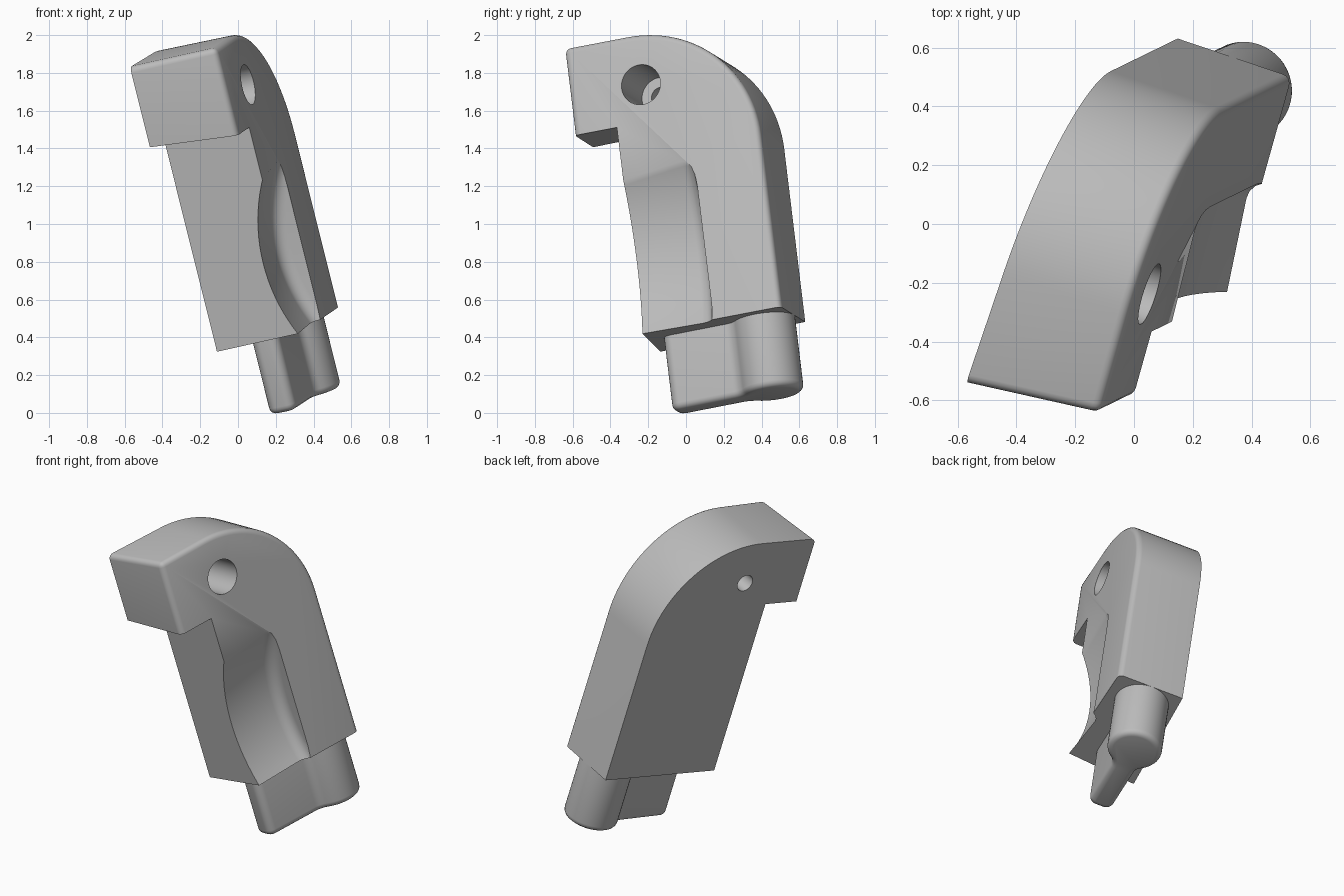
import bpy, bmesh, math
from mathutils import Matrix, Vector

cube = bpy.data.objects.get("Cube")
if cube:
    bpy.data.objects.remove(cube, do_unlink=True)

grey = bpy.data.materials.new("plain_grey")
grey.use_nodes = True
GREY = (0.5, 0.5, 0.5, 1)
grey.diffuse_color = GREY
grey.node_tree.nodes["Principled BSDF"].inputs["Base Color"].default_value = GREY

# Leaning frame: local x = across, y = depth, z = along the block
up = Vector((-0.24, -0.117, 0.963)).normalized()
across = Vector((0.28, 0.94, 0.18)).cross(up).normalized()
depth = up.cross(across)
FRAME = Matrix((across, depth, up)).transposed().to_4x4()
FRAME.translation = (0.32, -0.23, 0.42)


def arc(cx, cy, r, start, end, n):
    angles = [math.radians(start + (end - start) * i / n) for i in range(n + 1)]
    return [(cx + r * math.cos(a), cy + r * math.sin(a)) for a in angles]


def bridge(bm, first, second):
    """Close two matching point loops into a solid."""
    a = [bm.verts.new(p) for p in first]
    b = [bm.verts.new(p) for p in second]
    bm.faces.new(a)
    bm.faces.new(b)
    for i in range(len(a)):
        j = (i + 1) % len(a)
        bm.faces.new((a[i], a[j], b[j], b[i]))
    bmesh.ops.recalc_face_normals(bm, faces=bm.faces)
    bm.edges.index_update()
    return a, b


def round_edges(bm, edges, size):
    bmesh.ops.bevel(bm, geom=edges, offset=size, segments=4, profile=0.5, affect='EDGES')


def add_object(name, bm):
    mesh = bpy.data.meshes.new(name)
    bm.to_mesh(mesh)
    bm.free()
    mesh.materials.append(grey)
    ob = bpy.data.objects.new(name, mesh)
    bpy.context.collection.objects.link(ob)
    return ob


def cylinder(name, start, end, radius, rim=0):
    """Cylinder between two points, optionally rounded at its end rim."""
    start, end = Vector(start), Vector(end)
    axis = end - start
    bm = bmesh.new()
    bmesh.ops.create_cone(bm, cap_ends=True, segments=128 if rim else 48, radius1=radius,
                          radius2=radius, depth=axis.length)
    if rim:
        top = [e for e in bm.edges if all(v.co.z > 0 for v in e.verts)]
        round_edges(bm, top, rim)
    bm.transform(Matrix.Translation((start + end) / 2) @ axis.to_track_quat('Z', 'Y').to_matrix().to_4x4())
    return add_object(name, bm)


def cut(target, cutter):
    cutter.hide_render = True
    mod = target.modifiers.new("cut", 'BOOLEAN')
    mod.operation = 'DIFFERENCE'
    mod.solver = 'EXACT'
    mod.object = cutter
    bpy.context.view_layer.objects.active = target
    bpy.ops.object.modifier_apply(modifier=mod.name)
    bpy.data.objects.remove(cutter, do_unlink=True)


def finish(ob, angle=35):
    ob.data.transform(FRAME)
    bpy.ops.object.select_all(action='DESELECT')
    ob.select_set(True)
    bpy.context.view_layer.objects.active = ob
    bpy.ops.object.shade_smooth_by_angle(angle=math.radians(angle))


# Block with a rounded back shoulder and an overhanging head
HEAD, UNDER, TOP, BACK, R = -0.235, 1.13, 1.61, 0.775, 0.66
profile = [(0, 0), (BACK, 0)] + arc(BACK - R, TOP - R, R, 0, 90, 28)
profile += [(HEAD, TOP), (HEAD, UNDER), (0, UNDER)]


def left_point(d, u):
    if d <= 0:
        d -= 0.05
        if u == UNDER:
            u += 0.04
    return (-0.447 + 0.038 * d, d, u)


bm = bmesh.new()
right, left = bridge(bm, [(0.012 - 0.016 * d, d, u) for d, u in profile],
                     [left_point(d, u) for d, u in profile])
soft = [bm.edges.get((right[i], right[i + 1])) for i in range(1, len(right) - 2)]
corner = len(right) - 3
soft.append(bm.edges.get((right[corner], left[corner])))
round_edges(bm, soft, 0.032)
body = add_object("body", bm)

# Scooped finger hollow on the right side
cut(body, cylinder("scoop_cutter", (0.90, -0.4, 0.405), (0.826, 0.47, 0.405), 0.956, 0.07))

# Stepped bolt hole through the head
HOLE_D, HOLE_U = 0.16, 1.335
for name, reach, radius in (("bore_cutter", -0.335, 0.108), ("bolt_cutter", -0.6, 0.055)):
    cut(body, cylinder(name, (0.2, HOLE_D, HOLE_U), (reach, HOLE_D, HOLE_U), radius))
finish(body)

# Keyed tongue below: round pin, filleted into a thin web
PIN_D, PIN_R, WEB, FILLET, NOSE = 0.61, 0.165, 0.075, 0.08, 0.06
gap = math.sqrt((PIN_R + FILLET) ** 2 - (WEB + FILLET) ** 2)
turn = math.degrees(math.atan2(WEB + FILLET, gap))
half = arc(PIN_D, 0, PIN_R, 0, 180 - turn, 18)
half += arc(PIN_D - gap, WEB + FILLET, FILLET, -turn, -90, 6)[1:]
half += arc(NOSE + 0.05, WEB - 0.05, 0.05, 90, 180, 6)
outline = half + [(d, -w) for d, w in reversed(half[1:])]
bm = bmesh.new()
low, high = bridge(bm, [(w - 0.218, d, -0.405) for d, w in outline],
                   [(w - 0.218, d, 0.03) for d, w in outline])
rim = [bm.edges.get((low[i], low[i - 1])) for i in range(len(low))]
round_edges(bm, rim, 0.035)
finish(add_object("tongue", bm))
